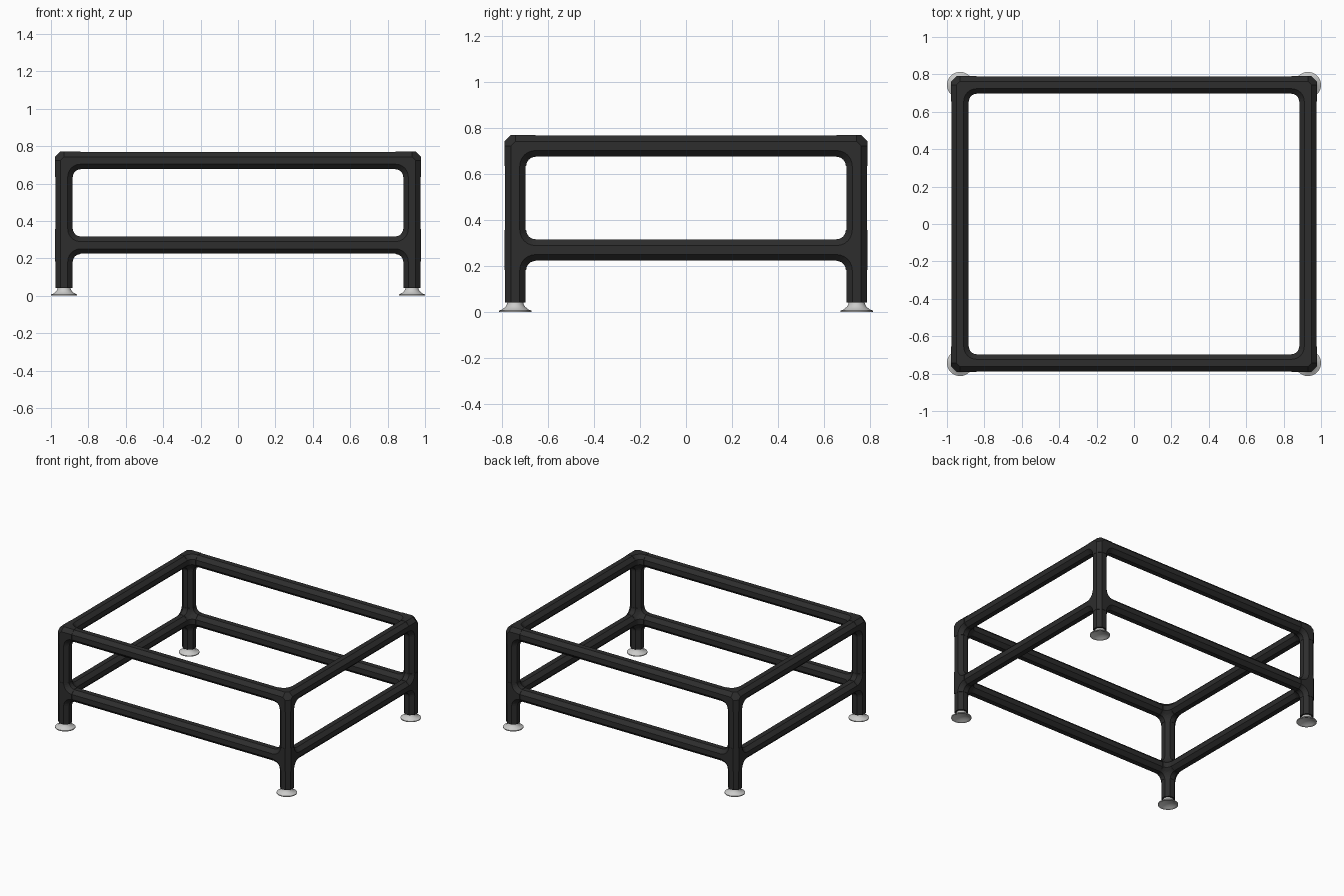
import bpy, bmesh
from math import pi, cos, sin, tau
from mathutils import Vector

cube = bpy.data.objects.get("Cube")
if cube:
    bpy.data.objects.remove(cube)

LEG_X, LEG_Y = 0.93, 0.743
LOW_Z, TOP_Z = 0.27, 0.723
TUBE, FITTING = 0.0455, 0.0475   # half widths across flats
ARM = 0.087                      # reach of each fitting arm
X, Y, Z = Vector((1, 0, 0)), Vector((0, 1, 0)), Vector((0, 0, 1))


def material(name, color, metallic=0.0):
    mat = bpy.data.materials.new(name)
    mat.use_nodes = True
    mat.diffuse_color = color
    bsdf = mat.node_tree.nodes["Principled BSDF"]
    bsdf.inputs["Base Color"].default_value = color
    bsdf.inputs["Roughness"].default_value = 0.6
    return mat


BLACK = material("matte_black", (0.026, 0.026, 0.026, 1))
SILVER = material("light_grey_metal", (0.6, 0.6, 0.59, 1))


def finish(bm, name, mat):
    bmesh.ops.recalc_face_normals(bm, faces=bm.faces)
    mesh = bpy.data.meshes.new(name)
    bm.to_mesh(mesh)
    bm.free()
    mesh.materials.append(mat)
    obj = bpy.data.objects.new(name, mesh)
    bpy.context.collection.objects.link(obj)
    return obj


def octagon(center, u, v, half_width):
    r = half_width / cos(pi / 8)
    angles = [(i + 0.5) * tau / 8 for i in range(8)]
    return [center + r * (cos(a) * u + sin(a) * v) for a in angles]


def loft(bm, rings):
    rows = [[bm.verts.new(p) for p in ring] for ring in rings]
    for a, b in zip(rows, rows[1:]):
        for i in range(8):
            j = (i + 1) % 8
            bm.faces.new((a[i], a[j], b[j], b[i]))
    bm.faces.new(rows[0])
    bm.faces.new(rows[-1])


def straight(bm, start, end, half_width):
    d = (end - start).normalized()
    u = X if abs(d.z) > 0.5 else Z
    v = d.cross(u)
    loft(bm, [octagon(p, u, v, half_width) for p in (start, end)])


def bend(bm, center, a, b):
    """Quarter turn from arm a to arm b, giving the inner fillet."""
    pivot = center + ARM * (a + b)
    side = a.cross(b)
    rings = []
    for i in range(7):
        t = i / 6 * pi / 2
        out = -(cos(t) * b + sin(t) * a)
        rings.append(octagon(pivot + ARM * out, out, side, FITTING))
    loft(bm, rings)


def fitting(name, center, arms):
    bm = bmesh.new()
    # Faceted core
    points = [p for u, v in ((X, Y), (Y, Z), (Z, X))
              for p in octagon(center, u, v, FITTING)]
    verts = [bm.verts.new(p) for p in points]
    hull = bmesh.ops.convex_hull(bm, input=verts)
    loose = {g for g in hull["geom_interior"] if isinstance(g, bmesh.types.BMVert)}
    bmesh.ops.delete(bm, geom=list(loose), context='VERTS')
    # Sleeves and the fillets between each pair of arms
    for i, a in enumerate(arms):
        straight(bm, center, center + ARM * a, FITTING)
        for b in arms[i + 1:]:
            if abs(a.dot(b)) < 0.5:
                bend(bm, center, a, b)
    finish(bm, name, BLACK)


def tube(name, start, end):
    bm = bmesh.new()
    straight(bm, start, end, TUBE)
    finish(bm, name, BLACK)


def foot(name, x, y):
    # Bell-shaped pad with a hollow underside
    profile = [(0.0, 0.018), (0.03, 0.016), (0.055, 0.004), (0.062, 0), (0.07, 0),
               (0.07, 0.006), (0.055, 0.013), (0.043, 0.023), (0.036, 0.034),
               (0.034, 0.046), (0.0, 0.046)]
    bm = bmesh.new()
    verts = [bm.verts.new((r, 0, z)) for r, z in profile]
    edges = [bm.edges.new(pair) for pair in zip(verts, verts[1:])]
    bmesh.ops.spin(bm, geom=verts + edges, axis=Z, cent=(0, 0, 0),
                   angle=tau, steps=32, use_duplicate=False)
    bmesh.ops.remove_doubles(bm, verts=bm.verts, dist=0.0001)
    obj = finish(bm, name, SILVER)
    obj.location = (x, y, 0)
    bpy.ops.object.select_all(action='DESELECT')
    obj.select_set(True)
    bpy.context.view_layer.objects.active = obj
    bpy.ops.object.shade_smooth_by_angle(angle=pi / 6)


# Legs, feet and corner fittings
for sy, depth in ((-1, "front"), (1, "back")):
    for sx, side in ((-1, "right"), (1, "left")):
        x, y = sx * LEG_X, sy * LEG_Y
        corner = f"{depth}_{side}"
        tube(f"{corner}_leg", Vector((x, y, 0.042)), Vector((x, y, TOP_Z)))
        foot(f"{corner}_foot", x, y)
        inward = [-sx * X, -sy * Y]
        fitting(f"{corner}_top_elbow", Vector((x, y, TOP_Z)), inward + [-Z])
        fitting(f"{corner}_lower_tee", Vector((x, y, LOW_Z)), inward + [-Z, Z])

# Rails at both levels
for z, level in ((LOW_Z, "lower"), (TOP_Z, "top")):
    for s, depth, side in ((-1, "front", "right"), (1, "back", "left")):
        tube(f"{level}_{depth}_rail", Vector((-LEG_X, s * LEG_Y, z)),
             Vector((LEG_X, s * LEG_Y, z)))
        tube(f"{level}_{side}_rail", Vector((s * LEG_X, -LEG_Y, z)),
             Vector((s * LEG_X, LEG_Y, z)))
